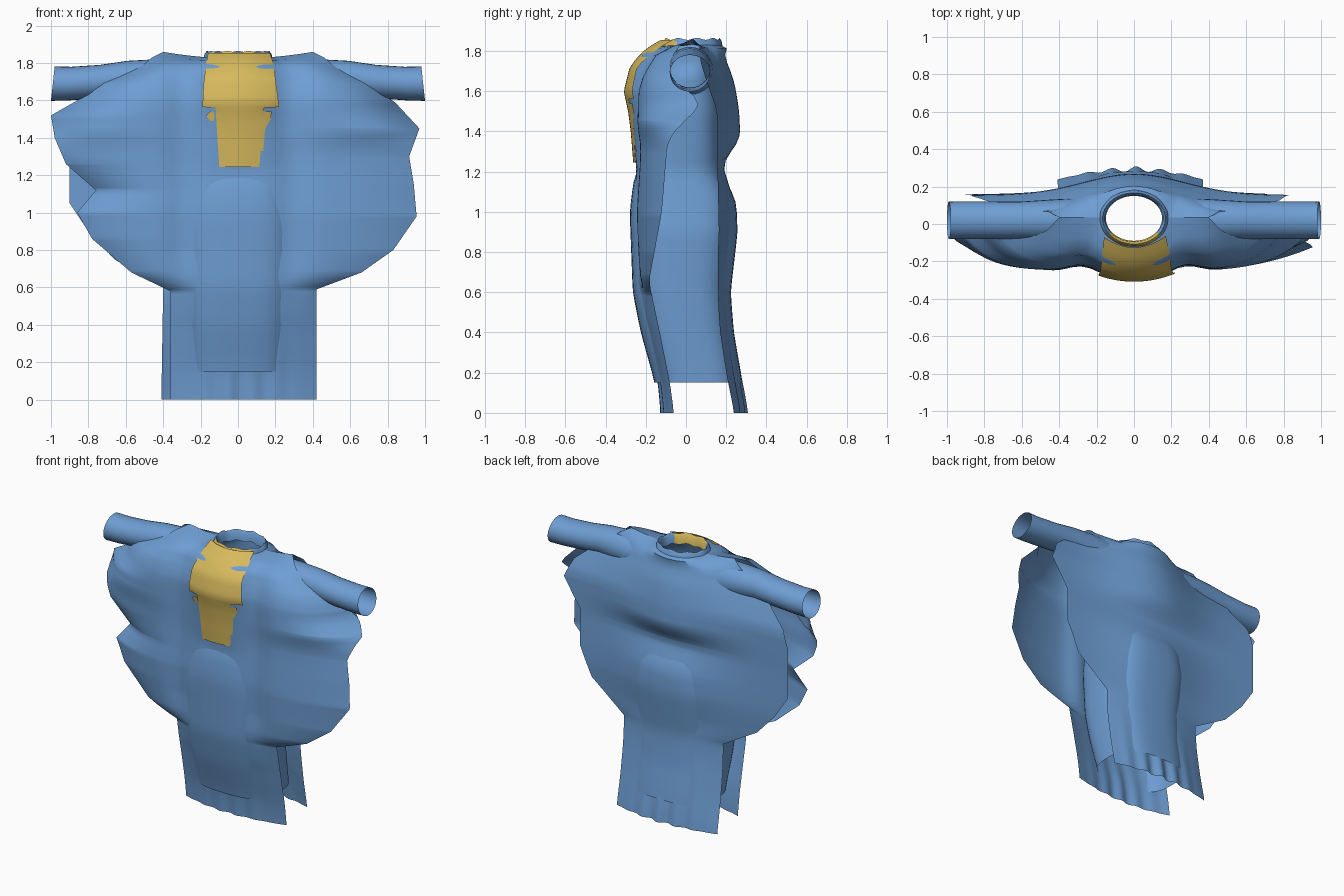
import bpy, math

if "Cube" in bpy.data.objects:
    bpy.data.objects.remove(bpy.data.objects["Cube"])

# ---- materials
def mat(name, col):
    m = bpy.data.materials.new(name)
    m.diffuse_color = (*col, 1)
    m.use_nodes = True
    m.node_tree.nodes["Principled BSDF"].inputs["Base Color"].default_value = m.diffuse_color
    return m

BLUE = mat("blue cloth", (0.155, 0.34, 0.65))
GOLD = mat("gold cloth", (0.68, 0.49, 0.11))


# ---- helpers
def lerp(table, z):
    """Straight interpolation in a list of (z, value) pairs."""
    if z <= table[0][0]:
        return table[0][1]
    for (a, p), (b, q) in zip(table, table[1:]):
        if z <= b:
            return p + (q - p) * (z - a) / (b - a)
    return table[-1][1]


def soft(table, z, w=0.04):
    """Interpolation with rounded corners."""
    return sum(lerp(table, z + k * w) for k in (-1, -0.5, 0, 0.5, 1)) / 5


def grid(name, rows, mats, closed=False, angle=60):
    """Skin a list of equally long point rows."""
    n = len(rows[0])
    verts = [p for r in rows for p in r]
    faces = []
    for i in range(len(rows) - 1):
        for j in range(n if closed else n - 1):
            k = (j + 1) % n
            faces.append((i * n + j, i * n + k, (i + 1) * n + k, (i + 1) * n + j))
    me = bpy.data.meshes.new(name)
    me.from_pydata(verts, [], faces)
    for m in mats:
        me.materials.append(m)
    ob = bpy.data.objects.new(name, me)
    bpy.context.collection.objects.link(ob)
    bpy.context.view_layer.objects.active = ob
    ob.select_set(True)
    bpy.ops.object.shade_smooth_by_angle(angle=math.radians(angle))
    ob.select_set(False)
    return ob


def clamp(t):
    return max(0, min(1, t))


def neck_y(x, side):
    """Panel top line: round the neck, then along the shoulder."""
    return 0.035 + side * 0.145 * math.sqrt(max(0, 1 - (x / 0.18) ** 2))


# depth of the gold bib along the chest
BIB_Y = [(1.24, -0.262), (1.4, -0.275), (1.5, -0.288), (1.6, -0.31), (1.72, -0.28), (1.79, -0.225),
         (1.83, -0.17), (1.855, -0.125)]


def panel(name, side, left, right, mid, edge, ripple):
    """Winged cloth sheet; side is -1 for the front and 1 for the back."""
    zs = sorted({round(i * 1.78 / 44, 3) for i in range(45)} | {z for z, _ in left + right if z < 1.78})
    us = [i / 24 - 1 for i in range(49)]
    rows = []
    for z in zs:
        xl, xr = lerp(left, z), lerp(right, z)
        yc, ye = soft(mid, z), soft(edge, z)
        t = clamp((z - 0.4) / 0.3)
        row = []
        for u in us:
            x = u * (xr if u > 0 else -xl)
            if side < 0:
                # front wings stay full, valley beside the body, swell under the bib
                s = abs(u) ** (2 + t * (1 if u > 0 else 2) + 2 * clamp((z - 1.35) / 0.1))
                y = yc + (ye - yc) * s
                y += 0.03 * clamp((z - 0.45) / 0.35) * math.exp(-((abs(x) - 0.29) / 0.09) ** 2)
                if z > 1.25:
                    y += min(0, lerp(BIB_Y, z) + 0.012 - yc) * math.exp(-(x / 0.18) ** 4)
            else:
                # back fullness gathers around the spine
                s = (1 - t) * u * u + t * (1 - math.exp(-(x / 0.38) ** 2))
                y = yc + (ye - yc) * s
            # pleats near the hem
            y += ripple * math.sin(x * 48 + 1) * clamp(1 - z / 0.5) * clamp(1 - abs(x) / 0.36)
            row.append((x, y, z))
        rows.append(row)
    # shoulder line and rounded row leading up to it
    top = [(0.4 * u, neck_y(0.4 * u, side), 1.825 + 0.035 * u * u) for u in us]
    bend = [((a[0] + b[0]) / 2, (a[1] + b[1]) / 2 + side * 0.015, (a[2] + b[2]) / 2 + 0.01)
            for a, b in zip(rows[-1], top)]
    return grid(name, rows + [bend, top], [BLUE])


# ---- front and back panels
panel("front_panel", -1,
      [(0, -0.36), (0.58, -0.36), (0.68, -0.57), (0.86, -0.78), (1.0, -0.86), (1.12, -0.76),
       (1.26, -0.92), (1.4, -0.98), (1.52, -1.0), (1.6, -0.86), (1.69, -0.72), (1.78, -0.52)],
      [(0, 0.42), (0.59, 0.42), (0.68, 0.66), (0.8, 0.83), (0.98, 0.955), (1.15, 0.94), (1.3, 0.915),
       (1.45, 0.97), (1.59, 0.84), (1.69, 0.68), (1.78, 0.52)],
      [(0, -0.12), (0.15, -0.135), (0.4, -0.20), (0.6, -0.245), (1.0, -0.26), (1.25, -0.245),
       (1.6, -0.25), (1.7, -0.22), (1.78, -0.18)],
      [(0, -0.06), (0.15, -0.08), (0.4, -0.13), (0.65, -0.185), (1.0, -0.12), (1.25, -0.10), (1.36, -0.09),
       (1.45, -0.01), (1.53, 0.08), (1.58, 0.05), (1.66, -0.09), (1.78, -0.06)], 0.010)

panel("back_panel", 1,
      [(0, -0.41), (0.6, -0.40), (0.75, -0.66), (0.9, -0.8), (1.05, -0.9), (1.2, -0.9), (1.4, -0.9),
       (1.52, -0.86), (1.65, -0.72), (1.78, -0.52)],
      [(0, 0.37), (0.6, 0.37), (0.8, 0.62), (1.0, 0.71), (1.25, 0.71), (1.45, 0.84), (1.58, 0.78),
       (1.68, 0.66), (1.78, 0.52)],
      [(0, 0.295), (0.15, 0.272), (0.3, 0.245), (0.5, 0.215), (0.7, 0.212), (0.9, 0.245), (1.05, 0.24),
       (1.24, 0.18), (1.36, 0.27), (1.5, 0.265), (1.65, 0.24), (1.78, 0.19)],
      [(0, 0.24), (0.2, 0.20), (0.6, 0.14), (0.9, 0.16), (1.25, 0.155), (1.5, 0.155), (1.62, 0.11),
       (1.72, 0.07), (1.78, 0.04)], 0.016)


# ---- inner tunic: open squarish tube narrowing to the neck
FRONT = [(0.15, -0.155), (0.4, -0.225), (0.6, -0.265), (1.0, -0.28), (1.15, -0.262), (1.3, -0.21),
         (1.6, -0.17), (1.72, -0.14), (1.8, -0.10)]
BACK = [(0.15, 0.282), (0.4, 0.238), (0.6, 0.222), (0.9, 0.257), (1.05, 0.25), (1.2, 0.18),
        (1.6, 0.18), (1.72, 0.17), (1.8, 0.17)]
WIDE = [(0.15, 0.28), (0.5, 0.30), (0.9, 0.32), (1.2, 0.28), (1.5, 0.32), (1.72, 0.33), (1.8, 0.17)]
rows = []
for i in range(34):
    z = 0.15 + 1.65 * i / 33
    f, b, rx = soft(FRONT, z, 0.03), soft(BACK, z, 0.03), lerp(WIDE, z)
    e = 2 / 3 if z < 1.5 else 2 / 3 + (z - 1.5) / 0.9
    row = []
    for j in range(48):
        a = 2 * math.pi * j / 48
        c, s = math.cos(a), math.sin(a)
        x = rx * math.copysign(abs(c) ** e, c)
        y = (f + b) / 2 + (b - f) / 2 * math.copysign(abs(s) ** e, s)
        row.append((x, y, z))
    rows.append(row)
grid("inner_tunic", rows, [BLUE], closed=True)


# ---- sleeves: open tubes along x
for side, label in ((-1, "left"), (1, "right")):
    rows = []
    for x, zc, ry, rz in ((0.28, 1.70, 0.12, 0.12), (0.45, 1.71, 0.11, 0.11), (0.6, 1.715, 0.10, 0.097),
                          (0.75, 1.70, 0.10, 0.09), (0.9, 1.69, 0.10, 0.09), (0.99, 1.69, 0.10, 0.092)):
        rows.append([(side * (x - 0.01 * math.sin(a)), 0.02 + ry * math.cos(a), zc + rz * math.sin(a))
                     for a in (2 * math.pi * j / 28 for j in range(28))])
    grid(label + "_sleeve", rows, [BLUE], closed=True)

# ---- collar: rolled ring with a gold front
rows = []
for rx, ry, z in ((0.19, 0.155, 1.80), (0.18, 0.147, 1.845), (0.168, 0.137, 1.86),
                  (0.156, 0.125, 1.845), (0.15, 0.12, 1.79)):
    rows.append([(rx * math.cos(a), 0.03 + ry * math.sin(a), z + 0.005 * math.sin(9 * a))
                 for a in (2 * math.pi * j / 48 for j in range(48))])
collar = grid("collar", rows, [BLUE, GOLD], closed=True)
for p in collar.data.polygons:
    p.material_index = 1 if p.center.y < -0.05 else 0


# ---- gold bib on the chest, with loose strips at its sides
def bib(name, outline):
    rows = []
    for (z0, l0, r0), (z1, l1, r1) in zip(outline, outline[1:]):
        n = max(1, round((z1 - z0) / 0.03))
        for i in range(n + (z1 == outline[-1][0])):
            t = i / n
            z, l, r = z0 + (z1 - z0) * t, l0 + (l1 - l0) * t, r0 + (r1 - r0) * t
            bow = 0.9 if z < 1.72 else 0.9 + (z - 1.72) * 9
            xs = [l + (r - l) * k / 16 for k in range(17)]
            rows.append([(x, lerp(BIB_Y, z) + bow * x * x, z) for x in xs])
    return grid(name, rows, [GOLD])


bib("chest_bib", [(1.245, -0.10, 0.115), (1.4, -0.11, 0.125), (1.56, -0.12, 0.14), (1.565, -0.19, 0.22),
                  (1.68, -0.185, 0.205), (1.8, -0.17, 0.19), (1.855, -0.16, 0.17)])
bib("bib_strip_right", [(1.33, 0.12, 0.135), (1.45, 0.13, 0.145), (1.5, 0.13, 0.175), (1.54, 0.14, 0.18)])
bib("bib_strip_left", [(1.49, -0.15, -0.13), (1.52, -0.17, -0.125), (1.54, -0.15, -0.13)])
